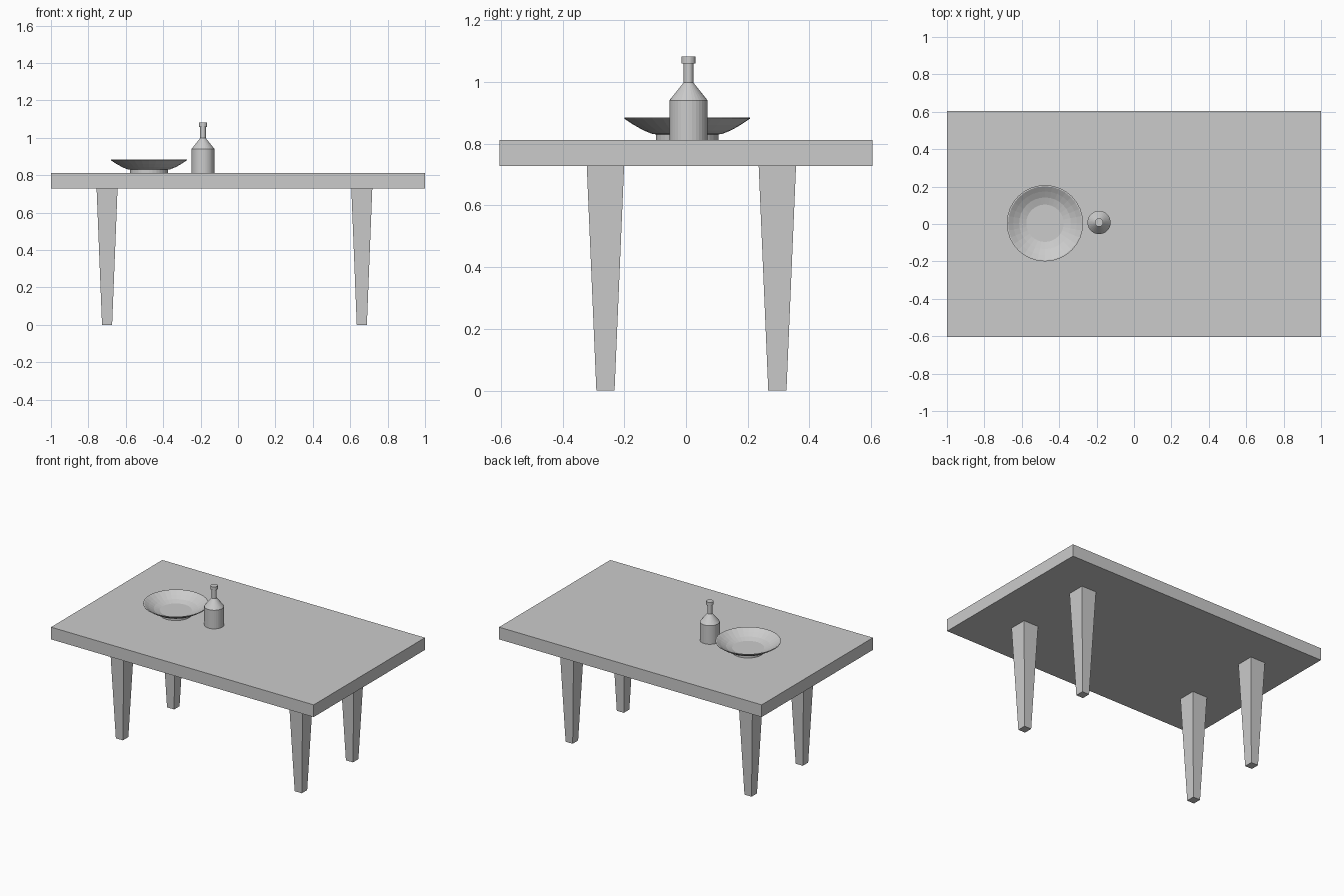
import bpy, bmesh, math

if "Cube" in bpy.data.objects:
    bpy.data.objects.remove(bpy.data.objects["Cube"])

grey = bpy.data.materials.new("plain grey")
grey.diffuse_color = (0.6, 0.6, 0.6, 1)
grey.use_nodes = True
grey.node_tree.nodes["Principled BSDF"].inputs["Base Color"].default_value = grey.diffuse_color


def finish(name, bm, location):
    bmesh.ops.recalc_face_normals(bm, faces=bm.faces)
    mesh = bpy.data.meshes.new(name)
    bm.to_mesh(mesh)
    bm.free()
    mesh.materials.append(grey)
    obj = bpy.data.objects.new(name, mesh)
    obj.location = location
    bpy.context.collection.objects.link(obj)
    return obj


def tapered_box(name, location, height, bottom, top):
    """Box standing on location, with (x, y) sizes at the bottom and top."""
    bm = bmesh.new()
    bmesh.ops.create_cube(bm, size=1)
    for v in bm.verts:
        sx, sy = top if v.co.z > 0 else bottom
        v.co = (v.co.x * sx, v.co.y * sy, (v.co.z + 0.5) * height)
    return finish(name, bm, location)


def lathe(name, location, profile, sides=32):
    """Revolve (radius, z) points; the profile starts and ends on the axis."""
    bm = bmesh.new()
    verts = [bm.verts.new((r, 0, z)) for r, z in profile]
    edges = [bm.edges.new(pair) for pair in zip(verts, verts[1:])]
    bmesh.ops.spin(bm, geom=verts + edges, cent=(0, 0, 0), axis=(0, 0, 1),
                   angle=math.tau, steps=sides)
    bmesh.ops.remove_doubles(bm, verts=bm.verts, dist=0.0001)
    return finish(name, bm, location)


# Table
TOP = 0.812
UNDER = 0.728
tapered_box("table_top", (0, 0, UNDER), TOP - UNDER, (2, 1.21), (2, 1.21))
for side, x in (("left", -0.70), ("right", 0.662)):
    for end, y in (("front", -0.261), ("back", 0.296)):
        tapered_box(f"{end}_{side}_leg", (x, y, 0), UNDER,
                    (0.054, 0.059), (0.112, 0.121))

# Shallow bowl on a round foot
lathe("bowl", (-0.476, 0.004, TOP), [
    (0, 0), (0.102, 0), (0.102, 0.018), (0.112, 0.019), (0.142, 0.031),
    (0.174, 0.049), (0.204, 0.069), (0.204, 0.072), (0.197, 0.072),
    (0.17, 0.054), (0.138, 0.036), (0.1, 0.024), (0, 0.024)])

# Bottle with sloped shoulder, thin neck and cap
lathe("bottle", (-0.187, 0.008, TOP), [
    (0, 0), (0.062, 0), (0.062, 0.128), (0.0155, 0.186), (0.0155, 0.247),
    (0.0225, 0.247), (0.0225, 0.27), (0, 0.27)])
